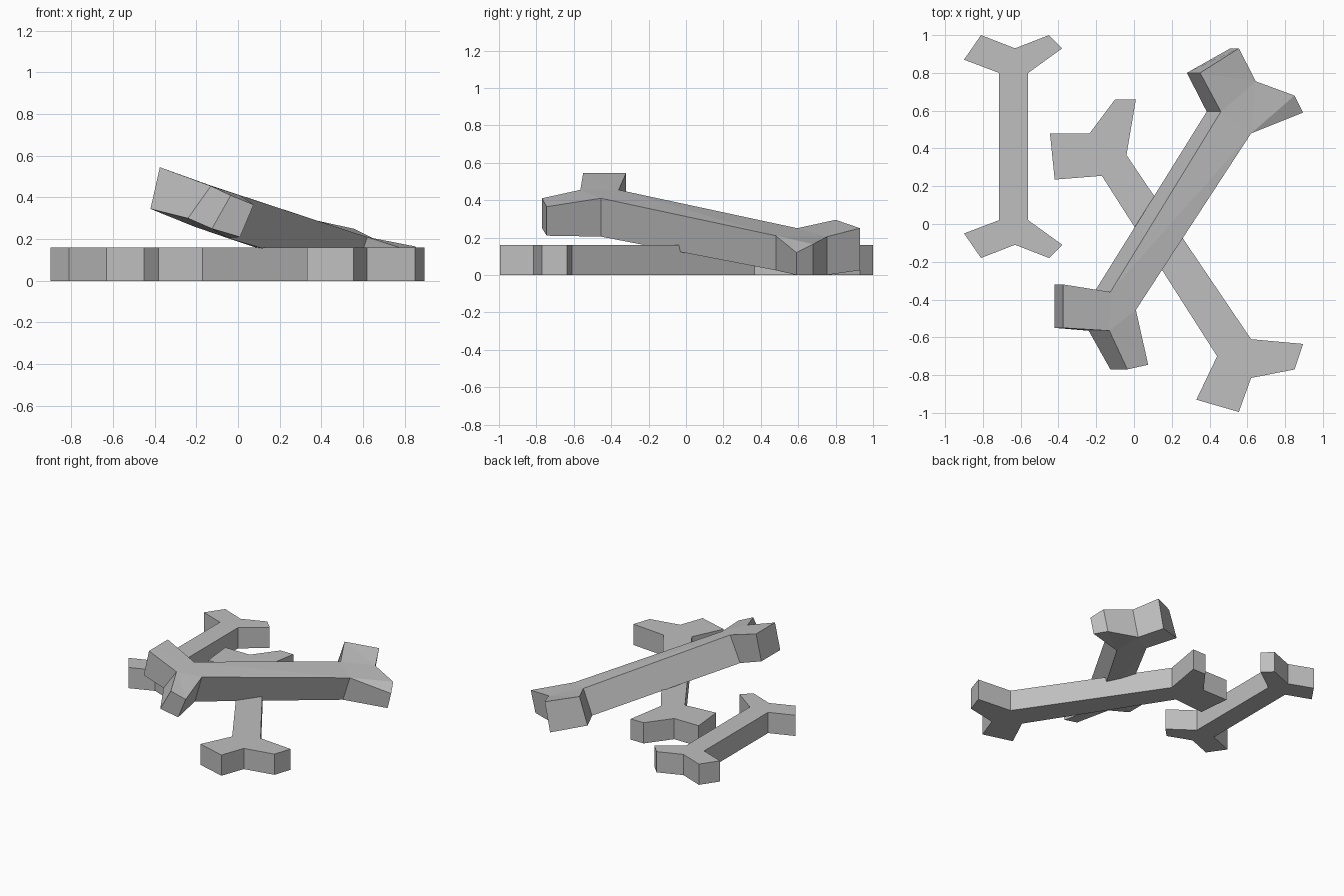
import bpy
import bmesh

default_cube = bpy.data.objects.get("Cube")
if default_cube:
    bpy.data.objects.remove(default_cube, do_unlink=True)

# One plain grey for every bone
bone_grey = bpy.data.materials.new("bone grey")
bone_grey.use_nodes = True
bone_grey.diffuse_color = (0.52, 0.52, 0.52, 1)
bone_grey.node_tree.nodes["Principled BSDF"].inputs["Base Color"].default_value = bone_grey.diffuse_color

THICKNESS = 0.16


def make_bone(name, top_ring, bottom_ring):
    """Close two matching outlines into a flat-faced solid bone."""
    bm = bmesh.new()
    top = [bm.verts.new(point) for point in top_ring]
    bottom = [bm.verts.new(point) for point in bottom_ring]
    caps = [bm.faces.new(top), bm.faces.new(bottom[::-1])]
    count = len(top)
    for i in range(count):
        j = (i + 1) % count
        bm.faces.new((top[j], top[i], bottom[i], bottom[j]))
    bmesh.ops.recalc_face_normals(bm, faces=bm.faces)
    bmesh.ops.triangulate(bm, faces=caps)
    mesh = bpy.data.meshes.new(name)
    bm.to_mesh(mesh)
    bm.free()
    mesh.materials.append(bone_grey)
    bone = bpy.data.objects.new(name, mesh)
    bpy.context.collection.objects.link(bone)
    return bone


def make_flat_bone(name, outline):
    """Raise an outline lying on the ground to the shared thickness."""
    top_ring = [(x, y, THICKNESS) for x, y in outline]
    bottom_ring = [(x, y, 0) for x, y in outline]
    return make_bone(name, top_ring, bottom_ring)


# Small straight bone: one knuckle end, mirrored about the shaft's middle
MIDDLE_Y = 0.41
knuckle = [(-0.715, 0.8), (-0.9, 0.87), (-0.81, 1), (-0.63, 0.93),
           (-0.45, 1), (-0.38, 0.93), (-0.56, 0.8)]
mirrored_knuckle = [(x, 2 * MIDDLE_Y - y) for x, y in reversed(knuckle)]
make_flat_bone("small_bone", knuckle + mirrored_knuckle)

# Large bone lying flat on the ground, running back right to front left
back_knuckle = [(-0.17, 0.255), (-0.42, 0.235), (-0.445, 0.48), (-0.235, 0.48),
                (-0.1, 0.66), (0.01, 0.66), (-0.04, 0.365)]
front_knuckle = [(0.62, -0.61), (0.895, -0.635), (0.85, -0.77), (0.62, -0.815),
                 (0.555, -0.995), (0.33, -0.93), (0.44, -0.7)]
make_flat_bone("lower_crossed_bone", back_knuckle + front_knuckle)

# Large bone leaning over it: x, y, top height, underside x shift, underside height
low_knuckle = [(0.46, 0.595, 0.25, -0.075, 0.06),
               (0.35, 0.8, 0.295, -0.07, 0.09),
               (0.555, 0.93, 0.25, -0.045, 0.025),
               (0.645, 0.755, 0.205, -0.05, 0),
               (0.85, 0.68, 0.165, -0.04, 0),
               (0.895, 0.59, 0.12, -0.03, 0),
               (0.62, 0.48, 0.21, -0.06, 0.025)]
raised_knuckle = [(0.01, -0.455, 0.41, -0.06, 0.205),
                  (0.075, -0.745, 0.365, -0.065, 0.21),
                  (-0.035, -0.77, 0.41, -0.09, 0.25),
                  (-0.13, -0.565, 0.455, -0.11, 0.3),
                  (-0.375, -0.55, 0.545, -0.045, 0.345),
                  (-0.375, -0.32, 0.545, -0.045, 0.345),
                  (-0.125, -0.36, 0.455, -0.085, 0.26)]
leaning = low_knuckle + raised_knuckle
make_bone("leaning_crossed_bone",
          [(x, y, top) for x, y, top, shift, under in leaning],
          [(x + shift, y, under) for x, y, top, shift, under in leaning])
